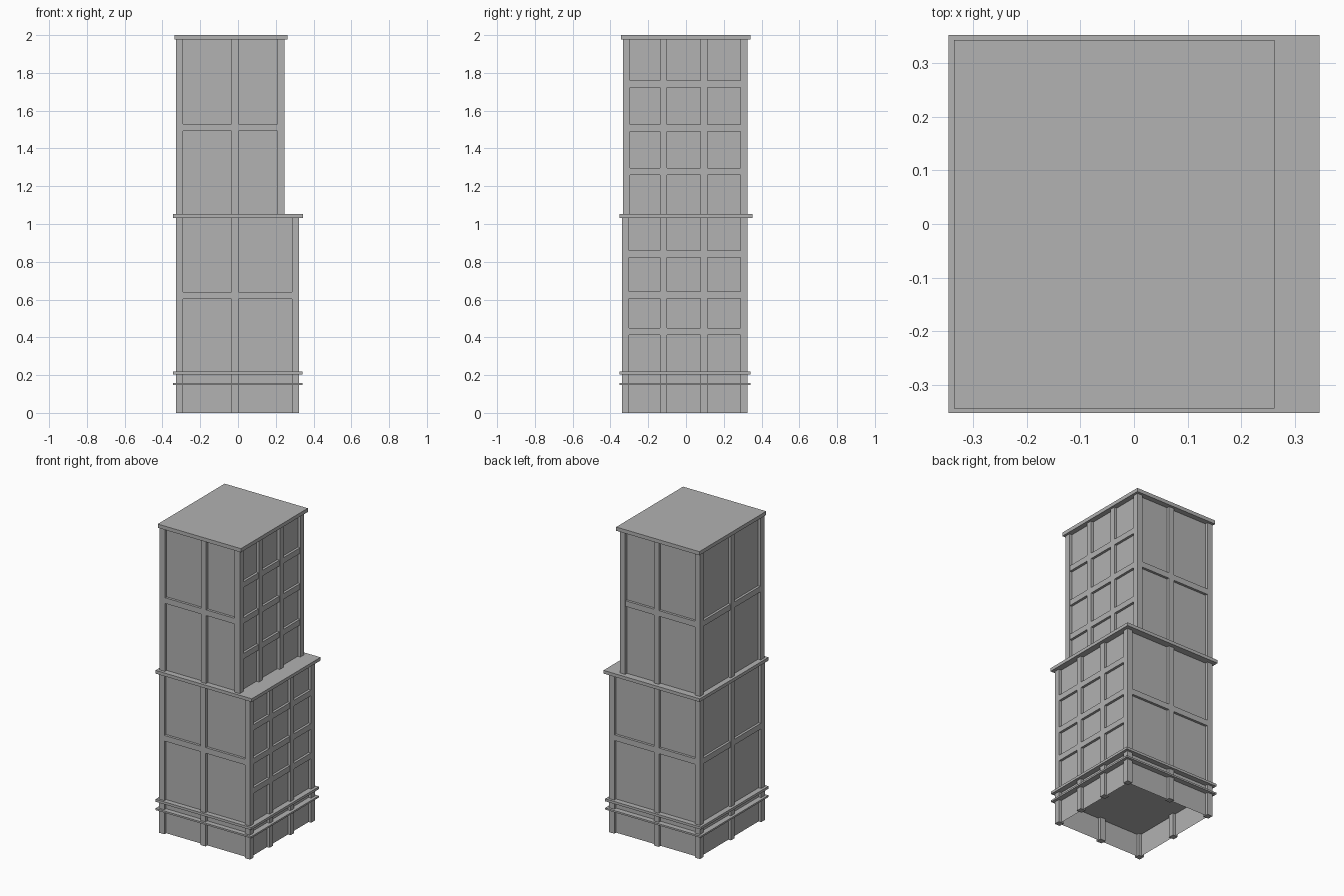
import bpy, bmesh

if "Cube" in bpy.data.objects:
    bpy.data.objects.remove(bpy.data.objects["Cube"], do_unlink=True)

# Single stone grey
GREY = (0.445, 0.445, 0.445, 1.0)
stone = bpy.data.materials.new("stone_grey")
stone.use_nodes = True
stone.diffuse_color = GREY
stone.node_tree.nodes["Principled BSDF"].inputs["Base Color"].default_value = GREY

W = 0.037      # pilaster width
H = W / 2


def add_box(bm, lo, hi):
    """Add a box between two opposite corners."""
    made = bmesh.ops.create_cube(bm, size=1)["verts"]
    for v in made:
        for i in range(3):
            v.co[i] = lo[i] if v.co[i] < 0 else hi[i]
    return made


def build(name, boxes, open_ends=False):
    bm = bmesh.new()
    for lo, hi in boxes:
        add_box(bm, lo, hi)
    if open_ends:
        ends = [f for f in bm.faces if abs(f.normal.z) > 0.5]
        bmesh.ops.delete(bm, geom=ends, context="FACES_ONLY")
    mesh = bpy.data.meshes.new(name)
    bm.to_mesh(mesh)
    bm.free()
    mesh.materials.append(stone)
    obj = bpy.data.objects.new(name, mesh)
    bpy.context.collection.objects.link(obj)
    return obj


def build_storey(name, x0, x1, y0, y1, z0, z1, mid_band, side_bands):
    """Recessed walls, pilasters and horizontal bands of one block."""
    # Wall planes run through the pilaster centres
    wx0, wx1, wy0, wy1 = x0 + H, x1 - H, y0 + H, y1 - H
    build(name + "_walls", [((wx0, wy0, z0), (wx1, wy1, z1))], open_ends=True)

    # Corners, front and back middles, two on the left side, one on the right side
    spots = [(x, y) for x in (wx0, wx1) for y in (wy0, wy1)]
    spots += [(-0.015, wy0), (-0.015, wy1), (wx0, -0.01)]
    spots += [(wx1, -0.119), (wx1, 0.095)]
    build(name + "_pilasters",
          [((x - H, y - H, z0), (x + H, y + H, z1)) for x, y in spots])

    # One band on three sides, three bands on the left side
    d = 0.016
    bands = [((wx0, y - d, mid_band - H), (wx1, y + d, mid_band + H))
             for y in (wy0, wy1)]
    bands.append(((wx0 - d, wy0, mid_band - H), (wx0 + d, wy1, mid_band + H)))
    bands += [((wx1 - d, wy0, z - H), (wx1 + d, wy1, z + H)) for z in side_bands]
    build(name + "_bands", bands)


build_storey("lower_block", -0.328, 0.323, -0.338, 0.325, 0, 1.04,
             0.621, (0.84, 0.623, 0.432))
build_storey("tower", -0.328, 0.246, -0.333, 0.325, 1.04, 1.98,
             1.511, (1.742, 1.509, 1.278))

# Projecting slabs
build("lower_ledge", [((-0.345, -0.352, 0.148), (0.341, 0.341, 0.159))])
build("upper_ledge", [((-0.345, -0.352, 0.202), (0.341, 0.341, 0.218))])
build("setback_terrace", [((-0.345, -0.352, 1.032), (0.345, 0.352, 1.053))])
build("roof_slab", [((-0.335, -0.343, 1.976), (0.261, 0.342, 2.0))])
